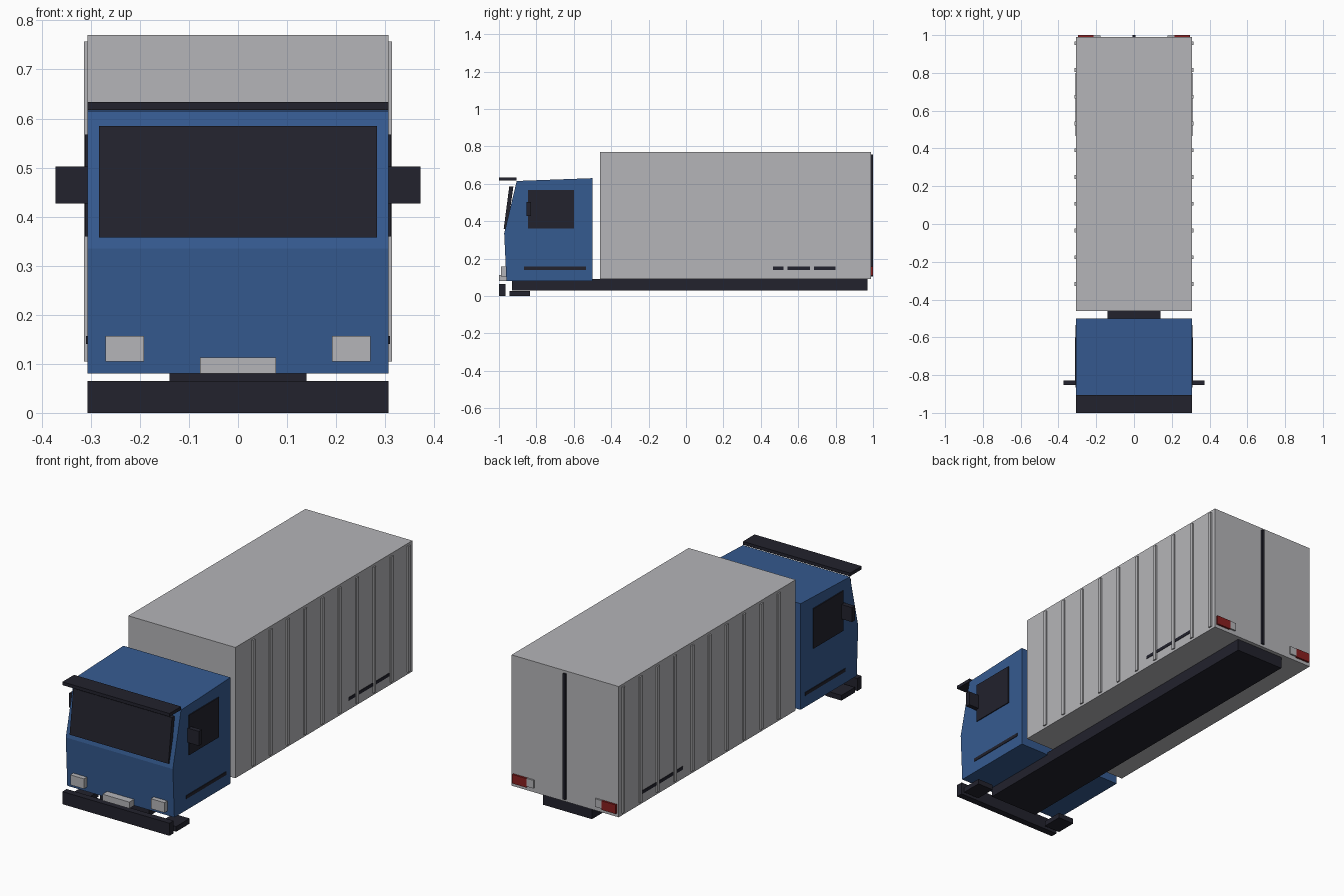
import bpy
import bmesh

cube = bpy.data.objects.get("Cube")
if cube:
    bpy.data.objects.remove(cube, do_unlink=True)


def material(name, rgb):
    mat = bpy.data.materials.new(name)
    mat.use_nodes = True
    mat.diffuse_color = (*rgb, 1)
    mat.node_tree.nodes["Principled BSDF"].inputs["Base Color"].default_value = (*rgb, 1)
    return mat


GREY = material("light grey", (0.46, 0.46, 0.48))
BLUE = material("cab blue", (0.036, 0.103, 0.28))
DARK = material("near black", (0.016, 0.016, 0.026))
RED = material("tail red", (0.25, 0.014, 0.014))


def extrude(name, profile, x0, x1, mat):
    """Solid from a (y, z) outline swept across x."""
    bm = bmesh.new()
    face = bm.faces.new([bm.verts.new((x0, y, z)) for y, z in profile])
    swept = bmesh.ops.extrude_face_region(bm, geom=[face])["geom"]
    verts = [v for v in swept if isinstance(v, bmesh.types.BMVert)]
    bmesh.ops.translate(bm, verts=verts, vec=(x1 - x0, 0, 0))
    bmesh.ops.recalc_face_normals(bm, faces=bm.faces)
    mesh = bpy.data.meshes.new(name)
    bm.to_mesh(mesh)
    bm.free()
    mesh.materials.append(mat)
    obj = bpy.data.objects.new(name, mesh)
    bpy.context.collection.objects.link(obj)
    return obj


def box(name, x, y, z, mat):
    outline = [(y[0], z[0]), (y[1], z[0]), (y[1], z[1]), (y[0], z[1])]
    return extrude(name, outline, x[0], x[1], mat)


def pair(name, x, y, z, mat):
    """The same box on the left (+x) and right (-x)."""
    box("left_" + name, x, y, z, mat)
    box("right_" + name, (-x[1], -x[0]), y, z, mat)


W = 0.307  # half width of cab and cargo box

# Chassis and cargo box
box("chassis", (-0.14, 0.14), (-0.93, 0.97), (0.03, 0.092), DARK)
box("cargo_box", (-W, W), (-0.46, 0.99), (0.092, 0.77), GREY)
for i in range(10):
    y = -0.317 + 0.1415 * i
    pair(f"cargo_rib_{i + 1}", (W - 0.01, 0.314), (y - 0.01, y + 0.01), (0.105, 0.757), GREY)
pair("cargo_side_strip", (W - 0.01, W + 0.002), (0.465, 0.80), (0.14, 0.157), DARK)

# Rear doors and lamps
box("rear_door_seam", (-0.007, 0.007), (0.985, 1.0), (0.105, 0.757), DARK)
pair("tail_lamp", (0.215, 0.297), (0.985, 1.0), (0.11, 0.157), RED)
pair("reverse_lamp", (0.177, 0.215), (0.985, 0.998), (0.115, 0.157), GREY)

# Cab
cab_side = [(-0.50, 0.08), (-0.50, 0.63), (-0.905, 0.615), (-0.972, 0.335), (-0.96, 0.08)]
extrude("cab", cab_side, -W, W, BLUE)
glass_side = [(-0.975, 0.357), (-0.945, 0.585), (-0.923, 0.585), (-0.955, 0.357)]
extrude("windshield", glass_side, -0.283, 0.283, DARK)
box("sun_visor", (-W, W), (-1.0, -0.905), (0.617, 0.634), DARK)
pair("side_window", (W - 0.01, 0.312), (-0.845, -0.60), (0.36, 0.567), DARK)
pair("cab_side_strip", (W - 0.01, W + 0.003), (-0.865, -0.535), (0.14, 0.157), DARK)
pair("wing_mirror", (W - 0.005, 0.372), (-0.852, -0.828), (0.427, 0.502), DARK)

# Front lamps, plate and bumper
pair("headlamp", (0.192, 0.27), (-0.988, -0.95), (0.105, 0.157), GREY)
box("front_plate", (-0.077, 0.077), (-1.0, -0.95), (0.08, 0.113), GREY)
box("front_bumper", (-W, W), (-1.0, -0.965), (0, 0.065), DARK)
pair("cab_step", (0.215, W), (-0.945, -0.835), (0, 0.027), DARK)
